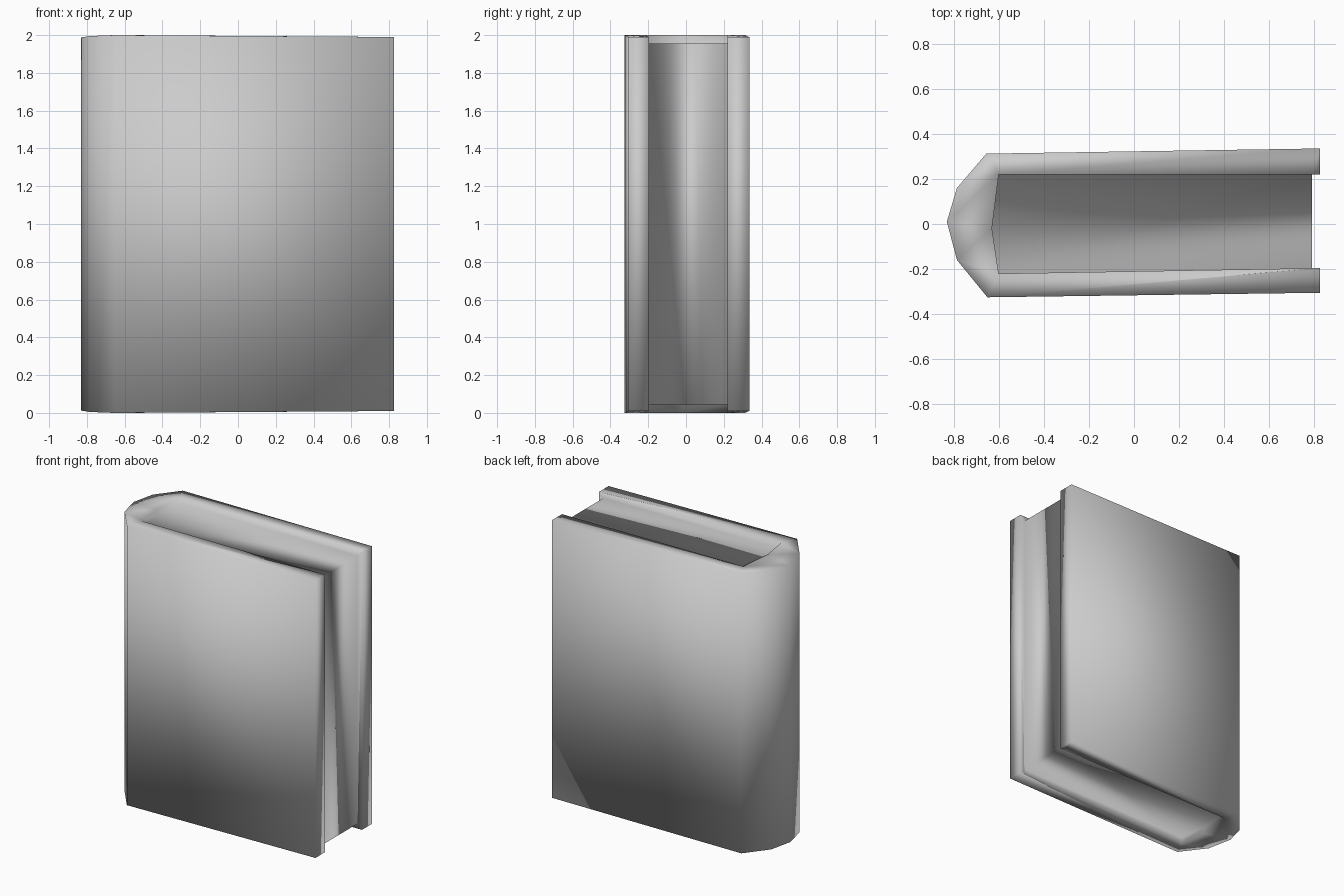
import bpy, bmesh

cube = bpy.data.objects.get("Cube")
if cube:
    bpy.data.objects.remove(cube, do_unlink=True)

paper = bpy.data.materials.new("plain_grey")
paper.use_nodes = True
grey = (0.6, 0.6, 0.6, 1)
paper.diffuse_color = grey
paper.node_tree.nodes["Principled BSDF"].inputs["Base Color"].default_value = grey

# Cover section seen from above: x, y and how far the point falls short of full height
OUTER = [(0.825, -0.305, 0.01), (-0.65, -0.325, 0), (-0.785, -0.16, 0.005),
         (-0.83, 0.01, 0.012), (-0.785, 0.16, 0.005), (-0.655, 0.312, 0),
         (0.825, 0.335, 0.01)]
INNER = [(0.825, -0.195, 0.01), (0.79, -0.196, 0.01), (-0.6, -0.22, 0),
         (-0.63, -0.02, 0), (-0.6, 0.22, 0), (0.79, 0.22, 0.01),
         (0.825, 0.22, 0.01)]
HEIGHT = 2.0
PAGE_INSET = 0.045

bm = bmesh.new()


def ring(points, top, inset=None):
    verts = []
    for x, y, drop in points:
        d = drop if inset is None else inset
        verts.append(bm.verts.new((x, y, HEIGHT - d if top else d)))
    return verts


ends = []
for top in (False, True):
    o, i = ring(OUTER, top), ring(INNER, top)
    p = ring(INNER[1:-1], top, PAGE_INSET)
    # Rim of the two boards and the rounded spine
    for rim in ((o[0], o[1], i[2], i[1], i[0]), (o[1], o[2], i[2]),
                (o[2], o[3], i[3], i[2]), (o[3], o[4], i[4], i[3]),
                (o[4], o[5], i[4]), (o[5], o[6], i[6], i[5], i[4])):
        bm.faces.new(rim)
    # Recessed end of the page block
    for k in range(4):
        bm.faces.new((i[k + 1], i[k + 2], p[k + 1], p[k]))
    bm.faces.new(p)
    ends.append((o, i, p))

(ob, ib, pb), (ot, it, pt) = ends

# Outside of the cover
for k in range(len(OUTER) - 1):
    bm.faces.new((ob[k], ob[k + 1], ot[k + 1], ot[k]))

# Free edge and inner lip of each board
for end, near in ((0, 1), (-1, -2)):
    page = 0 if end == 0 else -1
    bm.faces.new((ob[end], ib[end], it[end], ot[end]))
    bm.faces.new((ib[end], ib[near], pb[page], pt[page], it[near], it[end]))

# Fore edge of the pages
bm.faces.new((pb[0], pb[-1], pt[-1], pt[0]))

bmesh.ops.recalc_face_normals(bm, faces=bm.faces)
for f in bm.faces:
    f.smooth = True

mesh = bpy.data.meshes.new("book")
bm.to_mesh(mesh)
bm.free()
mesh.materials.append(paper)
book = bpy.data.objects.new("book", mesh)
bpy.context.collection.objects.link(book)
